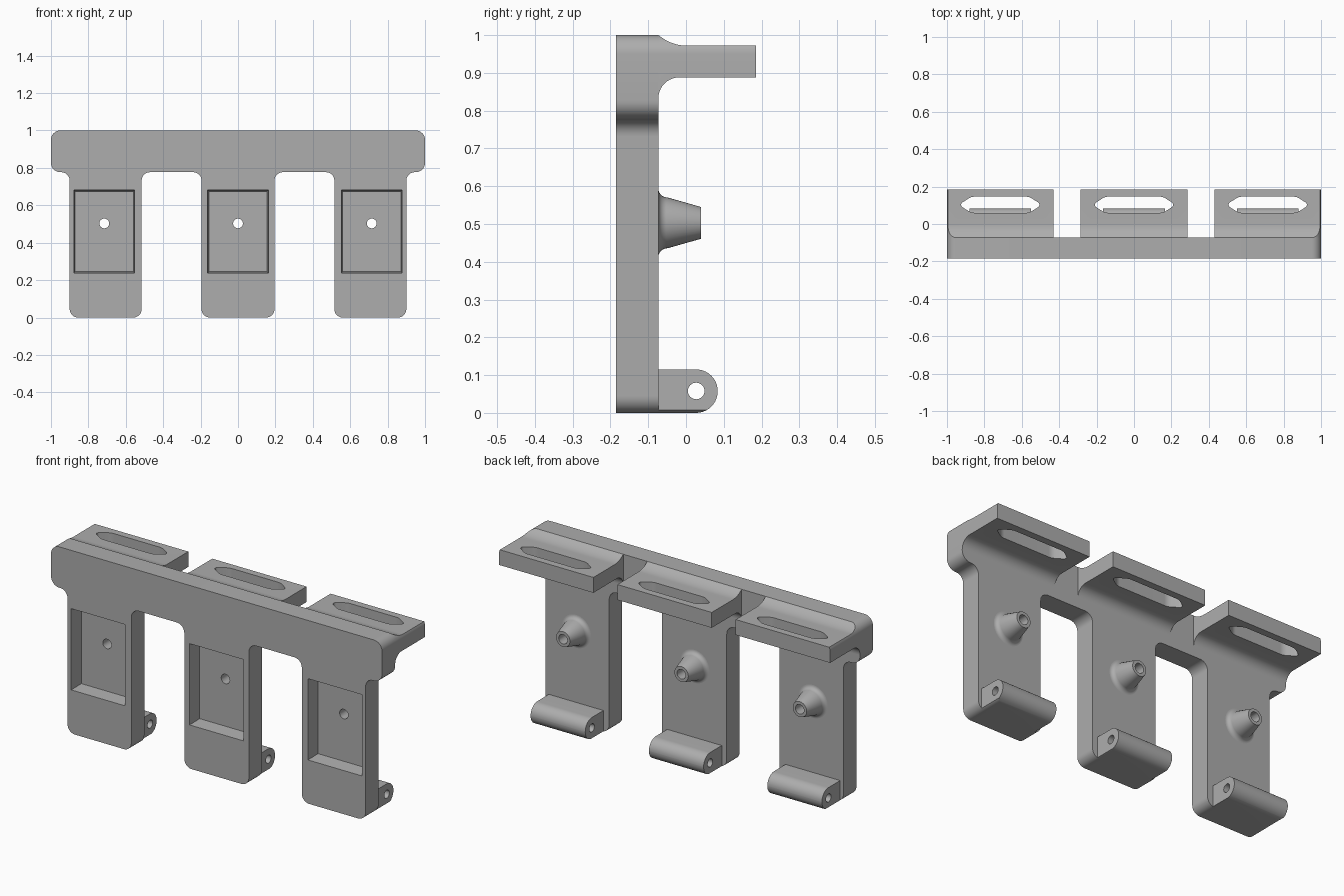
import bpy, bmesh, math
from mathutils import Vector, Matrix

if "Cube" in bpy.data.objects:
    bpy.data.objects.remove(bpy.data.objects["Cube"])

grey = bpy.data.materials.new("plain grey")
grey.use_nodes = True
grey.diffuse_color = (0.42, 0.42, 0.42, 1)
grey.node_tree.nodes["Principled BSDF"].inputs["Base Color"].default_value = (0.42, 0.42, 0.42, 1)

FRONT, BACK = -0.185, -0.073      # plate faces
EMBED = BACK - 0.02               # where rear parts sink into the plate
CENTRES = {"right": -0.715, "middle": 0.0, "left": 0.715}
LEGS = {"right": (-0.9, -0.515), "middle": (-0.195, 0.195), "left": (0.515, 0.9)}


def rounded(corners, steps=10):
    """Outline from (u, v, radius) corners, each replaced by a tangent arc."""
    out = []
    for i, (u, v, r) in enumerate(corners):
        p = Vector((u, v))
        if r == 0:
            out.append(p)
            continue
        a = (Vector(corners[i - 1][:2]) - p).normalized()
        b = (Vector(corners[(i + 1) % len(corners)][:2]) - p).normalized()
        half = a.angle(b) / 2
        centre = p + (a + b).normalized() * r / math.sin(half)
        start = p + a * r / math.tan(half) - centre
        end = p + b * r / math.tan(half) - centre
        turn = math.atan2(start.x * end.y - start.y * end.x, start.dot(end))
        for k in range(steps + 1):
            out.append(centre + Matrix.Rotation(turn * k / steps, 2) @ start)
    return out


def finish(name, bm):
    bmesh.ops.remove_doubles(bm, verts=bm.verts, dist=1e-5)
    bmesh.ops.recalc_face_normals(bm, faces=bm.faces)
    mesh = bpy.data.meshes.new(name)
    bm.to_mesh(mesh)
    bm.free()
    mesh.materials.append(grey)
    ob = bpy.data.objects.new(name, mesh)
    bpy.context.collection.objects.link(ob)
    return ob


def prism(name, outline, axis, lo, hi):
    """Extrude a 2D outline along one axis."""
    place = {"x": lambda p, t: (t, p[0], p[1]),
             "y": lambda p, t: (p[0], t, p[1]),
             "z": lambda p, t: (p[0], p[1], t)}[axis]
    bm = bmesh.new()
    face = bm.faces.new([bm.verts.new(place(p, lo)) for p in outline])
    new = bmesh.ops.extrude_face_region(bm, geom=[face], use_keep_orig=True)["geom"]
    shift = Vector(place((0, 0), hi - lo))
    bmesh.ops.translate(bm, vec=shift, verts=[g for g in new if isinstance(g, bmesh.types.BMVert)])
    return finish(name, bm)


def box_outline(u0, u1, v0, v1, r=0):
    return rounded([(u0, v0, r), (u1, v0, r), (u1, v1, r), (u0, v1, r)])


def circle(u, v, r, n=32):
    return [(u + r * math.cos(2 * math.pi * k / n), v + r * math.sin(2 * math.pi * k / n)) for k in range(n)]


def boolean(ob, tool, mode="DIFFERENCE"):
    """Apply a boolean with a temporary helper, then drop the helper."""
    tool.hide_render = True
    mod = ob.modifiers.new(mode, "BOOLEAN")
    mod.operation, mod.solver, mod.object = mode, "EXACT", tool
    bpy.context.view_layer.objects.active = ob
    bpy.ops.object.modifier_apply(modifier=mod.name)
    bpy.data.objects.remove(tool)


def pocket(x):
    """Slightly tapered cutter for the front recess."""
    bm = bmesh.new()
    bmesh.ops.create_cube(bm, size=1)
    for v in bm.verts:
        inset = 0.007 if v.co.y > 0 else 0
        v.co = (x + v.co.x * 2 * (0.163 - inset), -0.108 if v.co.y > 0 else FRONT - 0.001,
                0.46 + v.co.z * 2 * (0.222 - inset))
    return finish("pocket_cutter", bm)


def boss(name, x, z):
    """Flared cone turned around the y axis."""
    flare = [(BACK + 0.025 * (1 - math.sin(t)), 0.09 - 0.022 * (1 - math.cos(t)))
             for t in (math.pi / 2 * k / 8 for k in range(8, -1, -1))]
    flare = [(BACK + 0.025 * (1 - math.cos(t)), 0.067 + 0.023 * (1 - math.sin(t)))
             for t in (math.pi / 2 * k / 8 for k in range(9))]
    profile = [(EMBED, 0)] + [(EMBED, 0.09)] + flare + [(0.04, 0.042), (0.04, 0)]
    bm = bmesh.new()
    verts = [bm.verts.new((x + r, y, z)) for y, r in profile]
    edges = [bm.edges.new(pair) for pair in zip(verts, verts[1:])]
    bmesh.ops.spin(bm, geom=verts + edges, cent=(x, 0, z), axis=(0, 1, 0),
                   angle=2 * math.pi, steps=40, use_merge=True)
    return finish(name, bm)


# Front plate: top bar with three hanging legs
outline = [(-1, 1, 0.05), (-1, 0.777, 0.05)]
for side, (x0, x1) in LEGS.items():
    outline += [(x0, 0.777, 0.045), (x0, 0, 0.045), (x1, 0, 0.045), (x1, 0.777, 0.045)]
outline += [(1, 0.777, 0.05), (1, 1, 0.05)]
plate = prism("front_plate", rounded(outline), "y", FRONT, BACK)
parts = [plate]

# Side profiles of the shelves and the hinge knuckles
shelf_profile = rounded([(EMBED, 0.83, 0), (BACK, 0.83, 0), (BACK, 0.888, 0.055), (0.185, 0.888, 0),
                         (0.185, 0.972, 0), (-0.035, 0.972, 0.115), (BACK, 1, 0), (EMBED, 0.97, 0)])
knuckle_profile = rounded([(EMBED, 0, 0), (0.084, 0, 0.0572), (0.084, 0.115, 0.0572), (EMBED, 0.115, 0)])

for side, x in CENTRES.items():
    # Recess in the leg
    boolean(plate, pocket(x))

    # Slotted rear shelf
    shelf = prism(side + "_shelf", shelf_profile, "x", x - 0.285, x + 0.285)
    if x:
        boolean(shelf, prism("end_clip", box_outline(-1, 1, 0.6, 1, 0.05), "y", -0.3, 0.3), "INTERSECT")
    slot = rounded([(x - 0.222, 0.1025, 0.015), (x - 0.155, 0.06, 0.06), (x + 0.155, 0.06, 0.06),
                    (x + 0.222, 0.1025, 0.015), (x + 0.155, 0.146, 0.06), (x - 0.155, 0.146, 0.06)])
    boolean(shelf, prism("slot_cutter", slot, "z", 0.85, 1.05))

    # Rear boss, drilled through the leg
    cone = boss(side + "_boss", x, 0.503)
    for ob in (cone, plate):
        boolean(ob, prism("drill", circle(x, 0.503, 0.026), "y", -0.3, 0.2))

    # Hinge knuckle, following the rounded foot of the leg
    knuckle = prism(side + "_hinge_knuckle", knuckle_profile, "x", x - 0.165, x + 0.165)
    x0, x1 = LEGS[side]
    boolean(knuckle, prism("foot_clip", box_outline(x0, x1, 0, 0.3, 0.045), "y", -0.3, 0.3), "INTERSECT")
    boolean(knuckle, prism("pin_cutter", circle(0.027, 0.058, 0.022), "x", x - 0.3, x + 0.3))
    parts += [shelf, cone, knuckle]

# Smooth the curved faces, keep the edges sharp
bpy.ops.object.select_all(action="DESELECT")
for ob in parts:
    ob.select_set(True)
bpy.context.view_layer.objects.active = plate
bpy.ops.object.shade_smooth_by_angle(angle=math.radians(30))
